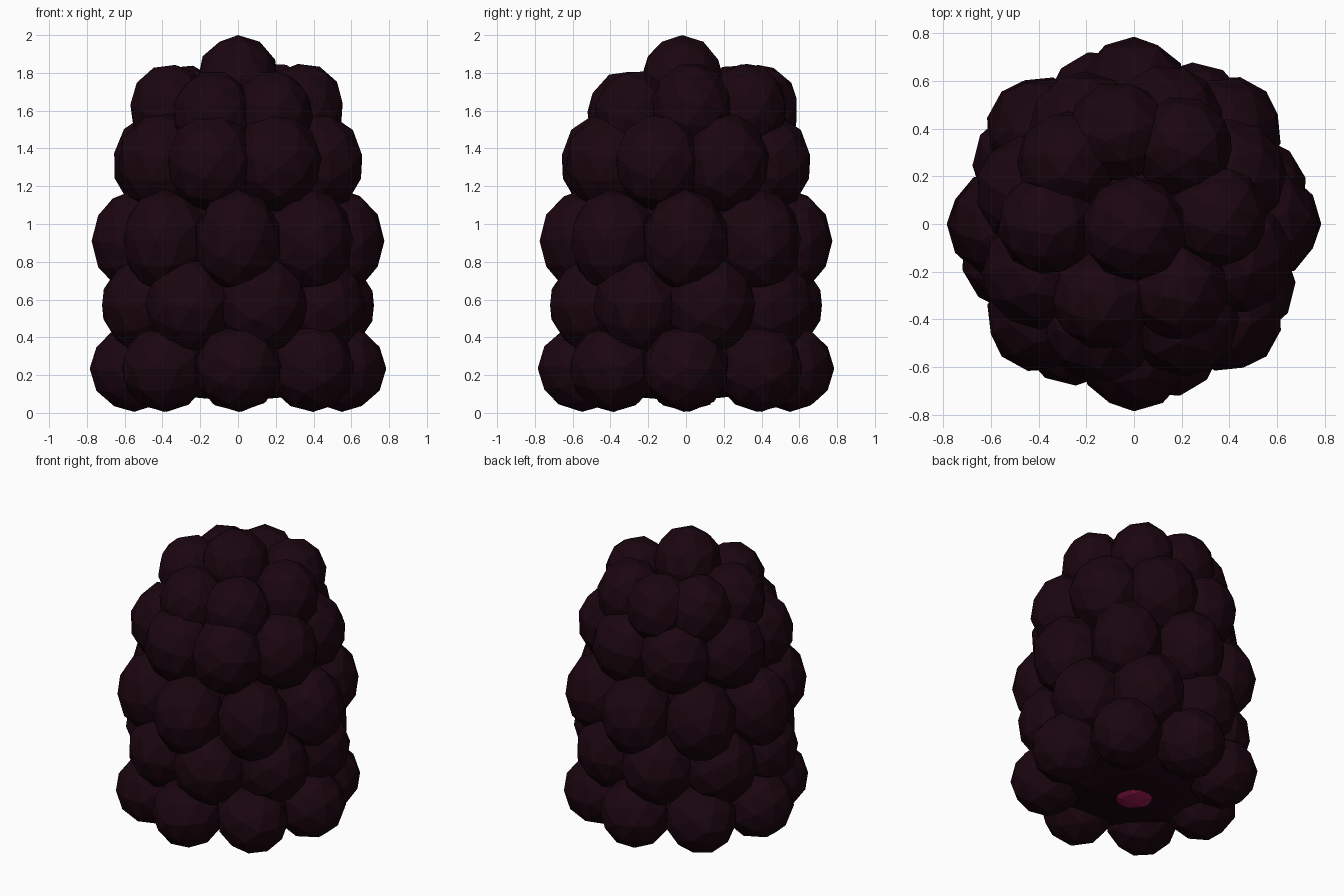
import bpy, bmesh, random
from math import sin, cos, radians
from mathutils import Matrix, Vector

if "Cube" in bpy.data.objects:
    bpy.data.objects.remove(bpy.data.objects["Cube"])

random.seed(4)

def material(name, color):
    m = bpy.data.materials.new(name)
    m.diffuse_color = (*color, 1)
    m.use_nodes = True
    m.node_tree.nodes["Principled BSDF"].inputs["Base Color"].default_value = m.diffuse_color
    return m

DARK = material("dark_purple", (0.0105, 0.0016, 0.0046))
PINK = material("magenta", (0.30, 0.010, 0.075))

def finish(name, bm, mat):
    me = bpy.data.meshes.new(name)
    bm.to_mesh(me)
    bm.free()
    me.materials.append(mat)
    ob = bpy.data.objects.new(name, me)
    bpy.context.collection.objects.link(ob)
    return ob

def drupelets(name, items, mat=DARK):
    """items: (ring angle, ring radius, height, outward/sideways/vertical radii, upward tilt)
    The pole of each faceted ball points outward from the fruit."""
    bm = bmesh.new()
    for a, c, z, radii, tilt in items:
        m = (Matrix.Rotation(radians(a), 4, 'Z')
             @ Matrix.Translation(Vector((c, 0, z)))
             @ Matrix.Diagonal((*radii, 1))
             @ Matrix.Rotation(radians(90 - tilt), 4, 'Y')
             @ Matrix.Rotation(radians(18 + random.uniform(-5, 5)), 4, 'Z'))
        bmesh.ops.create_icosphere(bm, subdivisions=2, radius=1, matrix=m)
    return finish(name, bm, mat)

# Rings of eight drupelets: z, ring radius, radii, start angle, tilt
rings = [
    (0.235, 0.55, (0.235, 0.23, 0.23), 0, 0),
    (0.57, 0.505, (0.24, 0.24, 0.26), 15, 0),
    (0.91, 0.54, (0.235, 0.23, 0.275), 0, 0),
    (1.325, 0.445, (0.245, 0.24, 0.265), 27, 12),
]
for n, (z, c, radii, start, tilt) in enumerate(rings, 1):
    drupelets(f"drupelet_ring_{n}", [(start + 45 * i, c, z, radii, tilt) for i in range(8)])

# Uneven crown ring: angle, distance, height
crown = [(5, 0.35, 1.615), (58, 0.38, 1.615), (100, 0.39, 1.61), (137, 0.38, 1.605),
         (180, 0.36, 1.61), (247, 0.34, 1.575), (304, 0.33, 1.575)]
drupelets("drupelet_crown", [(a, c, z, (0.215, 0.215, 0.24), 35) for a, c, z in crown])

# Tip drupelet, pole up
drupelets("drupelet_tip", [(-90, 0.02, 1.765, (0.22, 0.22, 0.235), 90)])

# Inner core filling the fruit, with a shallow rounded underside
bm = bmesh.new()
bmesh.ops.create_cone(bm, cap_ends=True, segments=16, radius1=0.46, radius2=0.36,
                      depth=1.45, matrix=Matrix.Translation((0, 0, 0.925)))
finish("core", bm, DARK)
drupelets("base", [(0, 0, 0.25, (0.60, 0.60, 0.19), 90)])

# Magenta receptacle showing at the base
drupelets("receptacle", [(0, 0, 0.14, (0.18, 0.18, 0.095), 90)], PINK)
